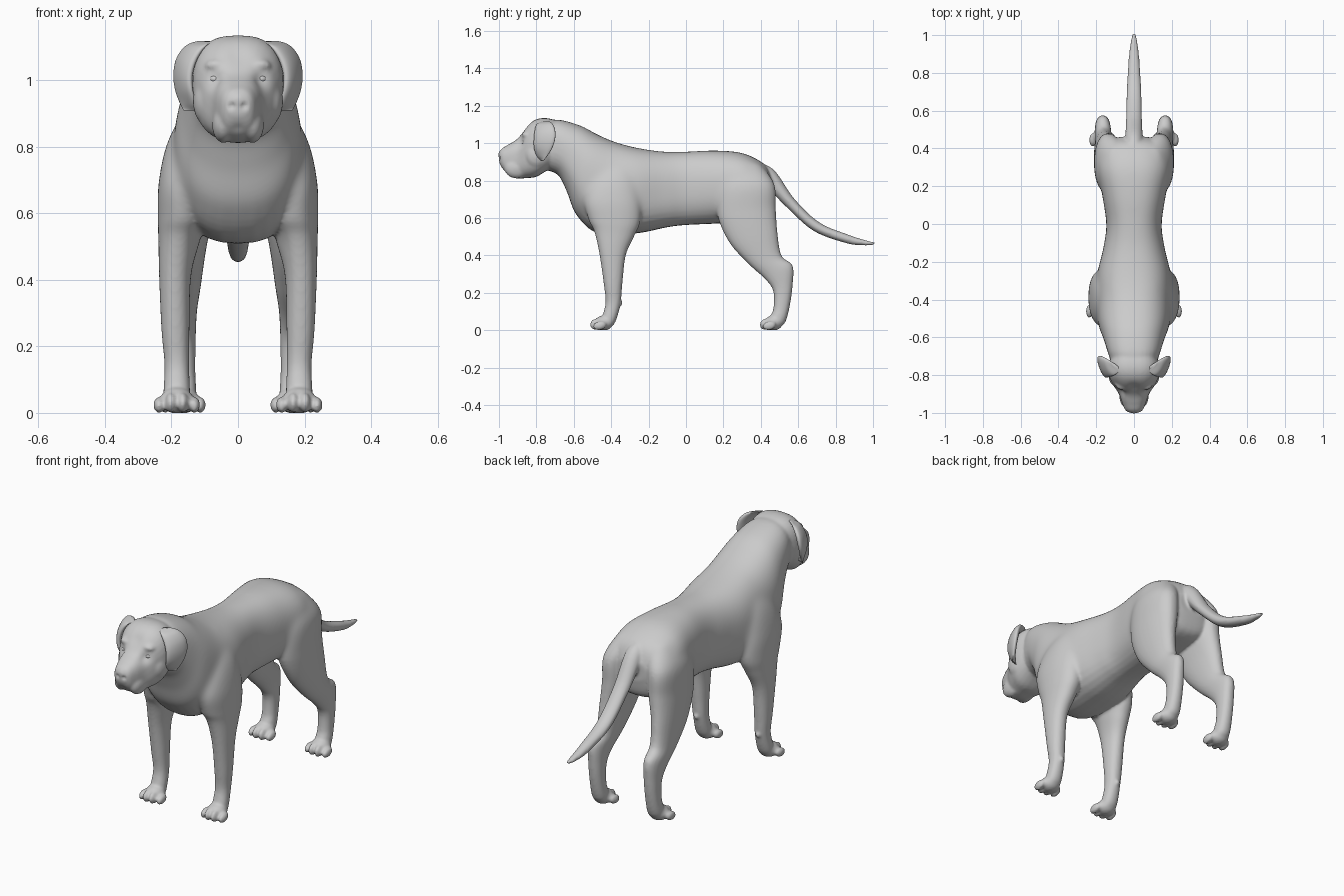
import bpy, bmesh, math
from mathutils import Vector, Matrix


def spline(a, b, c, d, t):
    return 0.5 * (2*b + (c - a)*t + (2*a - 5*b + 4*c - d)*t*t + (3*b - a - 3*c + d)*t**3)


def loft(bm, rows, side=1, twist=0, power=2.2, steps=6, n=32):
    """Skin through rows of (y1, z1, y2, z2, x centre, half width)."""
    ext = [rows[0]] + rows + [rows[-1]]
    secs = []
    for i in range(len(rows) - 1):
        for k in range(steps):
            secs.append([spline(*(ext[i+j][m] for j in range(4)), k/steps) for m in range(6)])
    secs.append(rows[-1])
    rings, faces = [], []
    for y1, z1, y2, z2, xc, hw in secs:
        ring = []
        for k in range(n):
            a = 2*math.pi*k/n
            c, s = math.cos(a), math.sin(a)
            c = math.copysign(abs(c)**(2/power), c)
            s = math.copysign(abs(s)**(2/power), s)
            ring.append(bm.verts.new((side*(xc + hw*s - twist*c),
                                      (y1+y2)/2 + (y1-y2)/2*c, (z1+z2)/2 + (z1-z2)/2*c)))
        rings.append(ring)
    for r, q in zip(rings, rings[1:]):
        for k in range(n):
            faces.append(bm.faces.new((r[k], r[(k+1) % n], q[(k+1) % n], q[k])))
    faces += [bm.faces.new(rings[0]), bm.faces.new(rings[-1])]
    bmesh.ops.recalc_face_normals(bm, faces=faces)


def ball(bm, centre, radii, tilt=0):
    m = Matrix.Translation(centre) @ Matrix.Rotation(tilt, 4, 'X') @ Matrix.Diagonal((*radii, 1))
    bmesh.ops.create_uvsphere(bm, u_segments=24, v_segments=16, radius=1, matrix=m)


def make(name, bm):
    me = bpy.data.meshes.new(name)
    bm.to_mesh(me)
    bm.free()
    for p in me.polygons:
        p.use_smooth = True
    ob = bpy.data.objects.new(name, me)
    bpy.context.collection.objects.link(ob)
    return ob


bm = bmesh.new()

# torso and neck: top point, bottom point, half width
loft(bm, [(.46, .81, .46, .70, 0, .08), (.415, .89, .43, .61, 0, .16),
          (.30, .948, .32, .58, 0, .195), (.15, .961, .17, .57, 0, .17),
          (0, .955, 0, .562, 0, .147), (-.12, .955, -.10, .55, 0, .162),
          (-.26, .975, -.27, .517, 0, .196), (-.38, 1.007, -.47, .517, 0, .197),
          (-.48, 1.05, -.585, .615, 0, .188), (-.56, 1.093, -.635, .735, 0, .165),
          (-.66, 1.122, -.68, .825, 0, .142), (-.72, 1.125, -.74, .855, 0, .122)], power=2.4)

# head and muzzle
loft(bm, [(-.66, 1.11, -.66, .90, 0, .10), (-.74, 1.133, -.74, .855, 0, .133),
          (-.80, 1.127, -.80, .82, 0, .134), (-.85, 1.092, -.85, .813, 0, .112),
          (-.90, 1.025, -.90, .812, 0, .08), (-.95, .992, -.945, .828, 0, .063),
          (-.988, .968, -.978, .855, 0, .047), (-1.002, .938, -.998, .895, 0, .025)], power=2.6)
ball(bm, (0, -.976, .938), (.034, .028, .03))

# tail
loft(bm, [(.36, .91, .36, .80, 0, .05), (.47, .857, .43, .765, 0, .047),
          (.577, .705, .535, .66, 0, .042), (.713, .576, .683, .53, 0, .039),
          (.87, .51, .86, .464, 0, .029), (.96, .481, .955, .453, 0, .019),
          (1.008, .47, 1.008, .456, 0, .009)], power=2)

for s in (-1, 1):
    # lips, brows
    ball(bm, (s*.044, -.905, .866), (.034, .066, .055))
    ball(bm, (s*.062, -.848, 1.043), (.038, .032, .022))
    ball(bm, (s*.095, -.80, .935), (.04, .06, .07))
    # front leg with shoulder: front point, back point, x centre, half width
    loft(bm, [(-.42, .95, -.32, .97, .085, .04), (-.50, .82, -.27, .84, .142, .064),
              (-.545, .70, -.24, .70, .163, .075), (-.52, .59, -.245, .58, .168, .073),
              (-.492, .53, -.278, .50, .177, .062),
              (-.465, .42, -.322, .40, .189, .048), (-.44, .25, -.34, .25, .188, .042),
              (-.43, .15, -.35, .14, .184, .037), (-.445, .08, -.375, .05, .184, .04),
              (-.45, .04, -.40, .015, .184, .04)], side=s)
    ball(bm, (s*.184, -.352, .145), (.014, .014, .016))
    # hind leg
    loft(bm, [(.26, .91, .40, .89, .08, .06), (.18, .79, .472, .78, .13, .075),
              (.165, .63, .48, .65, .138, .073), (.228, .475, .488, .53, .153, .059),
              (.328, .36, .51, .40, .16, .048), (.423, .273, .57, .345, .165, .042),
              (.466, .21, .57, .24, .165, .038), (.468, .12, .555, .13, .165, .037),
              (.455, .08, .532, .045, .165, .04), (.45, .04, .50, .015, .165, .04)], side=s)
    # paws with toes
    for px, py in ((.184, -.44), (.167, .467)):
        ball(bm, (s*px, py, .038), (.05, .05, .04))
        for dx, dy, h in ((-.053, .016, .024), (-.018, 0, .031), (.018, 0, .031), (.053, .016, .024)):
            ball(bm, (s*px + dx, py - .038 + dy, h), (.017, .036, h), .2)

body = make("dog_body", bm)

# fuse into one skin
rm = body.modifiers.new("fuse", 'REMESH')
rm.mode = 'VOXEL'
rm.voxel_size = .007
rm.use_smooth_shade = True
sm = body.modifiers.new("soften", 'SMOOTH')
sm.factor, sm.iterations = .5, 6
fused = bpy.data.meshes.new_from_object(body.evaluated_get(bpy.context.evaluated_depsgraph_get()))
body.modifiers.clear()
body.data = fused

# sculpted dents: centre, radius, depth
dents = [((0, -.995, .84), .022, .014), ((0, -.87, 1.08), .035, .006)]
for s in (-1, 1):
    dents += [((s*.07, -.888, 1.003), .028, .012), ((s*.02, -1.0, .922), .009, .009),
              ((s*.12, -.46, .52), .05, .005), ((s*.18, -.16, .72), .09, .004)]
normals = [v.normal.copy() for v in fused.vertices]
for v, nrm in zip(fused.vertices, normals):
    push = sum(d*math.exp(-((v.co - Vector(c)).length/r)**2) for c, r, d in dents)
    v.co -= nrm*push
    v.co.z = max(v.co.z, 0)
for p in fused.polygons:
    p.use_smooth = True

# melt shoulders and hips into the trunk
group = body.vertex_groups.new(name="trunk")
for v in fused.vertices:
    w = min(1, max(0, (v.co.z - .6)/.12)) * min(1, max(0, (v.co.y + .68)/.1)) * min(1, max(0, (.44 - v.co.y)/.08))
    if w > 0:
        group.add([v.index], w, 'REPLACE')
melt = body.modifiers.new("melt", 'SMOOTH')
melt.factor, melt.iterations, melt.vertex_group = .5, 90, "trunk"

# ears and eyes
for s, label in ((-1, "right"), (1, "left")):
    bm = bmesh.new()
    loft(bm, [(-.775, 1.115, -.735, 1.118, .095, .012), (-.80, 1.10, -.715, 1.105, .126, .02),
              (-.81, 1.06, -.70, 1.07, .153, .022), (-.814, 1.015, -.70, 1.02, .165, .02),
              (-.812, .97, -.717, .97, .162, .017), (-.798, .93, -.742, .93, .15, .013),
              (-.78, .908, -.76, .908, .142, .007)], side=s, twist=.02)
    make(label + "_ear", bm)
    bm = bmesh.new()
    ball(bm, (s*.068, -.86, 1.003), (.019, .018, .013))
    make(label + "_eye", bm)
